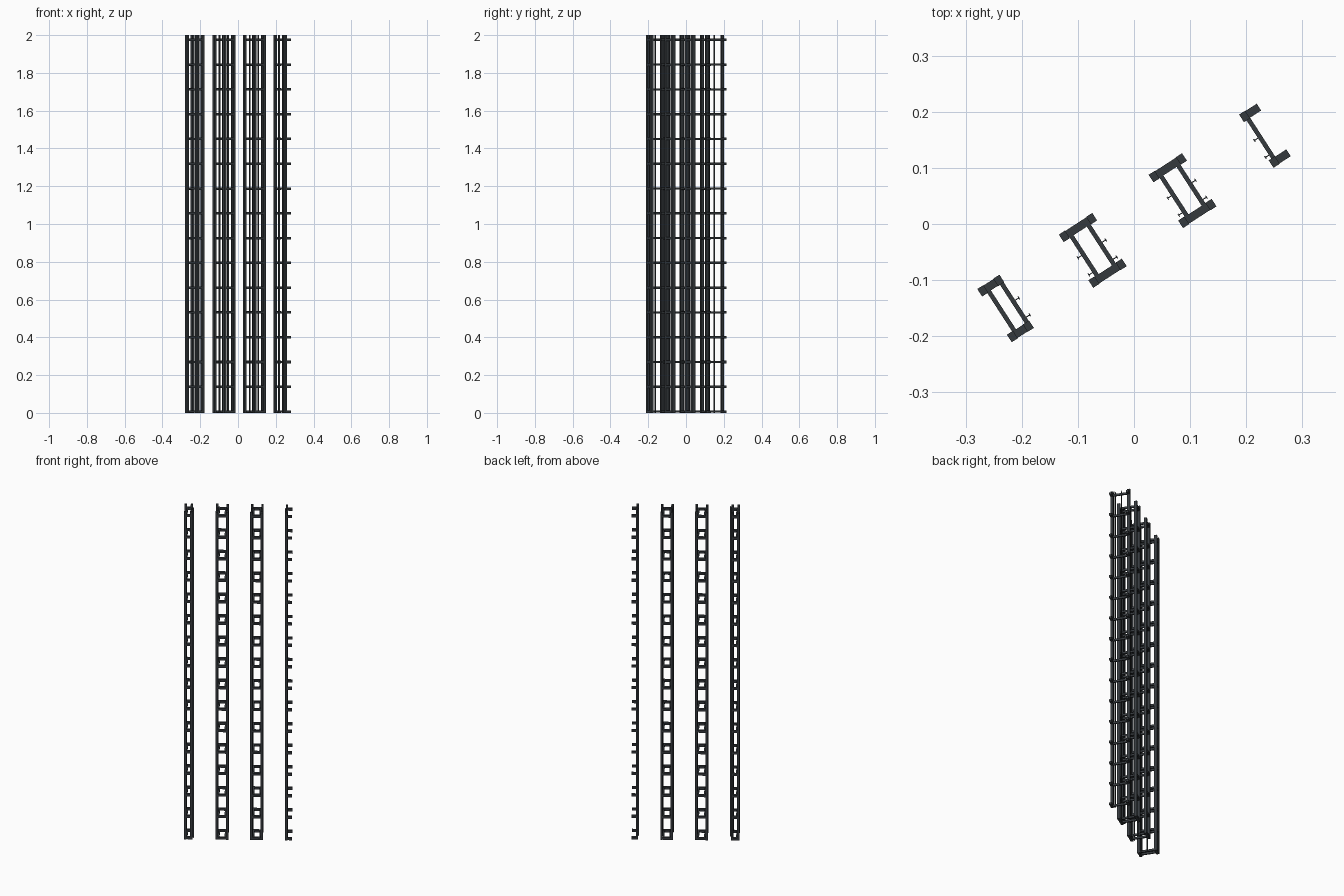
import bpy, bmesh, math
from mathutils import Matrix, Vector

if "Cube" in bpy.data.objects:
    bpy.data.objects.remove(bpy.data.objects["Cube"])

ANGLE = math.atan2(0.107, 0.160)
ROT = Matrix.Rotation(math.radians(32.9), 4, 'Z')
HALF = 0.0485            # distance of each ladder from the rack middle
LEVELS = [0.007 + i * 0.1312 for i in range(16)]

mat = bpy.data.materials.new("dark grey metal")
mat.diffuse_color = (0.036, 0.042, 0.048, 1)
mat.use_nodes = True
mat.node_tree.nodes["Principled BSDF"].inputs["Base Color"].default_value = mat.diffuse_color


def make(name, boxes, centre):
    """Join boxes (centre, size) given in rack space into one object."""
    bm = bmesh.new()
    for c, s in boxes:
        m = Matrix.Translation(Vector(c)) @ Matrix.Diagonal((*s, 1))
        bmesh.ops.create_cube(bm, size=1, matrix=m)
    me = bpy.data.meshes.new(name)
    bm.to_mesh(me)
    bm.free()
    me.materials.append(mat)
    ob = bpy.data.objects.new(name, me)
    ob.matrix_world = Matrix.Translation((*centre, 0)) @ ROT
    bpy.context.collection.objects.link(ob)


def rack(name, centre, u0, u1, posts, panels, ticks):
    # ladder rungs at both ends
    mid, length = (u0 + u1) / 2, u1 - u0
    make(name + "_rungs", [((mid, s * HALF, z), (length, 0.0145, 0.0135))
                           for z in LEVELS for s in (1, -1)], centre)
    # full-height uprights
    make(name + "_uprights", [((u, s * HALF, 1), (0.013, 0.016, 2))
                              for u in posts for s in (1, -1)], centre)
    # cross bars joining the two ladders
    make(name + "_cross_bars", [((u, 0, z), (0.008, 2 * HALF, 0.012))
                                for u in panels for z in LEVELS], centre)
    # thin T-section strips on the outside of the cross bars
    strips = []
    for u, side in ticks:
        for v in (0.003, -0.033):
            strips.append(((u + side * 0.008, v, 1), (0.009, 0.0018, 2)))
            strips.append(((u + side * 0.0115, v, 1), (0.0018, 0.006, 2)))
    make(name + "_strips", strips, centre)


# end rack, two full racks, half rack
rack("end_rack", (-0.2335, -0.1535), -0.018, 0.029,
     (-0.0115, 0.0225), (-0.003, 0.024), [(0.024, 1)])
for n, c in (("middle_rack_a", (-0.0735, -0.047)),
             ("middle_rack_b", (0.0865, 0.0595))):
    rack(n, c, -0.0355, 0.0355, (-0.029, 0.029), (-0.018, 0.018),
         [(-0.018, -1), (0.018, 1)])
rack("half_rack", (0.2465, 0.166), -0.034, 0.003,
     (-0.0275,), (-0.0245,), [(-0.0245, -1)])
